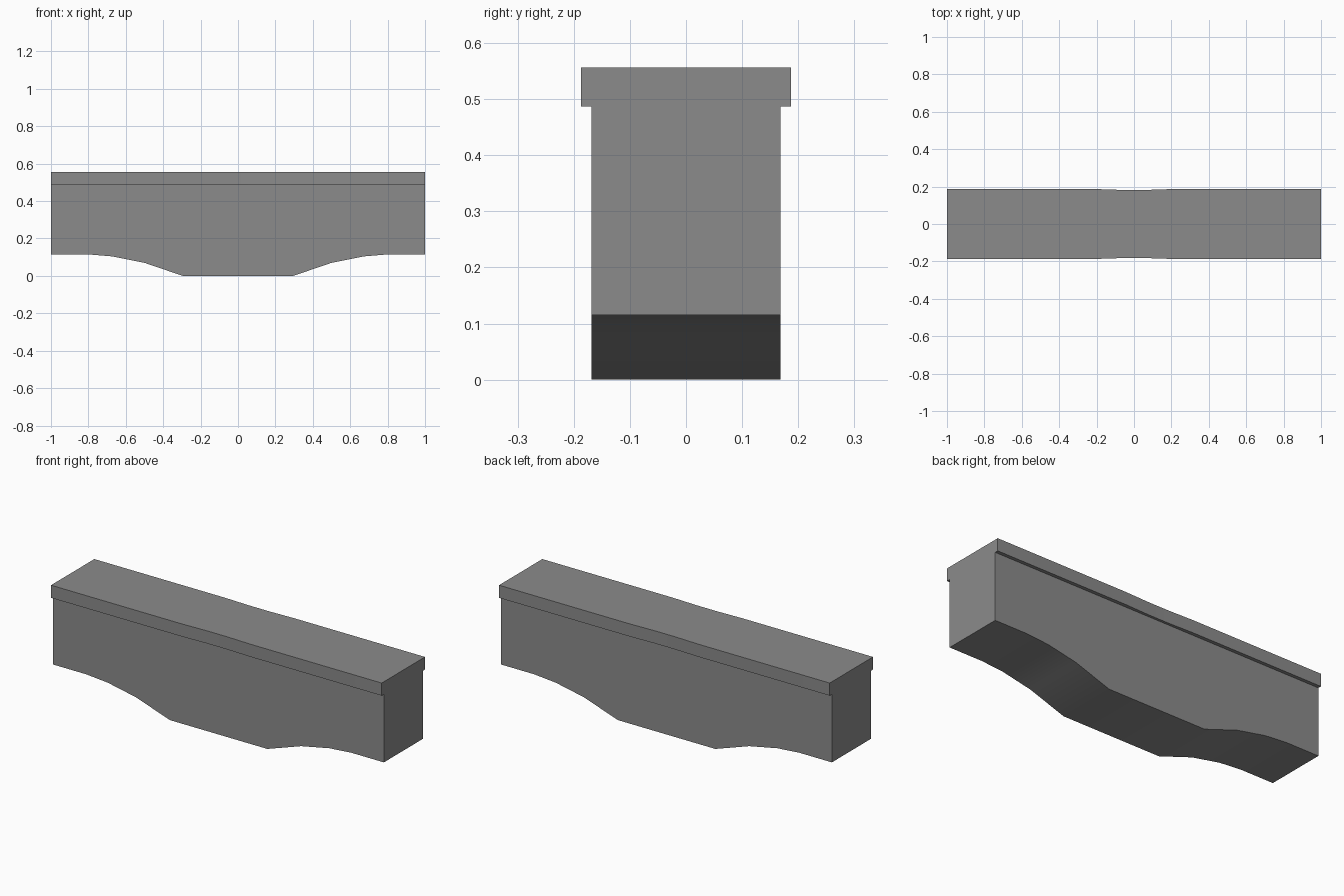
import bpy
import bmesh

cube = bpy.data.objects.get("Cube")
if cube:
    bpy.data.objects.remove(cube, do_unlink=True)

stone = bpy.data.materials.new("grey stone")
stone.use_nodes = True
COLOUR = (0.26, 0.26, 0.26, 1)
stone.diffuse_color = COLOUR
stone.node_tree.nodes["Principled BSDF"].inputs["Base Color"].default_value = COLOUR


def mirrored(half):
    """Complete a right-to-centre run of points with its mirror image in x."""
    return half + [(-x, v) for x, v in reversed(half)]


def extrude_outline(name, points, depth):
    """Extrude a closed 3D outline by a vector into a solid part."""
    bm = bmesh.new()
    face = bm.faces.new([bm.verts.new(p) for p in points])
    moved = bmesh.ops.extrude_face_region(bm, geom=[face])["geom"]
    verts = [v for v in moved if isinstance(v, bmesh.types.BMVert)]
    bmesh.ops.translate(bm, verts=verts, vec=depth)
    bmesh.ops.recalc_face_normals(bm, faces=bm.faces[:])
    mesh = bpy.data.meshes.new(name)
    bm.to_mesh(mesh)
    bm.free()
    mesh.materials.append(stone)
    obj = bpy.data.objects.new(name, mesh)
    bpy.context.collection.objects.link(obj)
    bpy.ops.object.select_all(action="DESELECT")
    obj.select_set(True)
    bpy.context.view_layer.objects.active = obj
    bpy.ops.object.shade_smooth_by_angle(angle=0.5)
    return obj


# Wall with a pier in the middle and a curved underside to each side
underside = [(1, 0.487), (1, 0.115), (0.8, 0.115), (0.67, 0.104),
             (0.5, 0.07), (0.295, 0)]
extrude_outline("wall", [(x, -0.168, z) for x, z in mirrored(underside)],
                (0, 0.336, 0))

# Overhanging coping, very slightly waisted at the centre
front_edge = [(1, -0.187), (0.21, -0.187), (0.06, -0.182)]
front = mirrored(front_edge)
outline = front + [(x, -y) for x, y in reversed(front)]
extrude_outline("coping", [(x, y, 0.487) for x, y in outline], (0, 0, 0.069))
